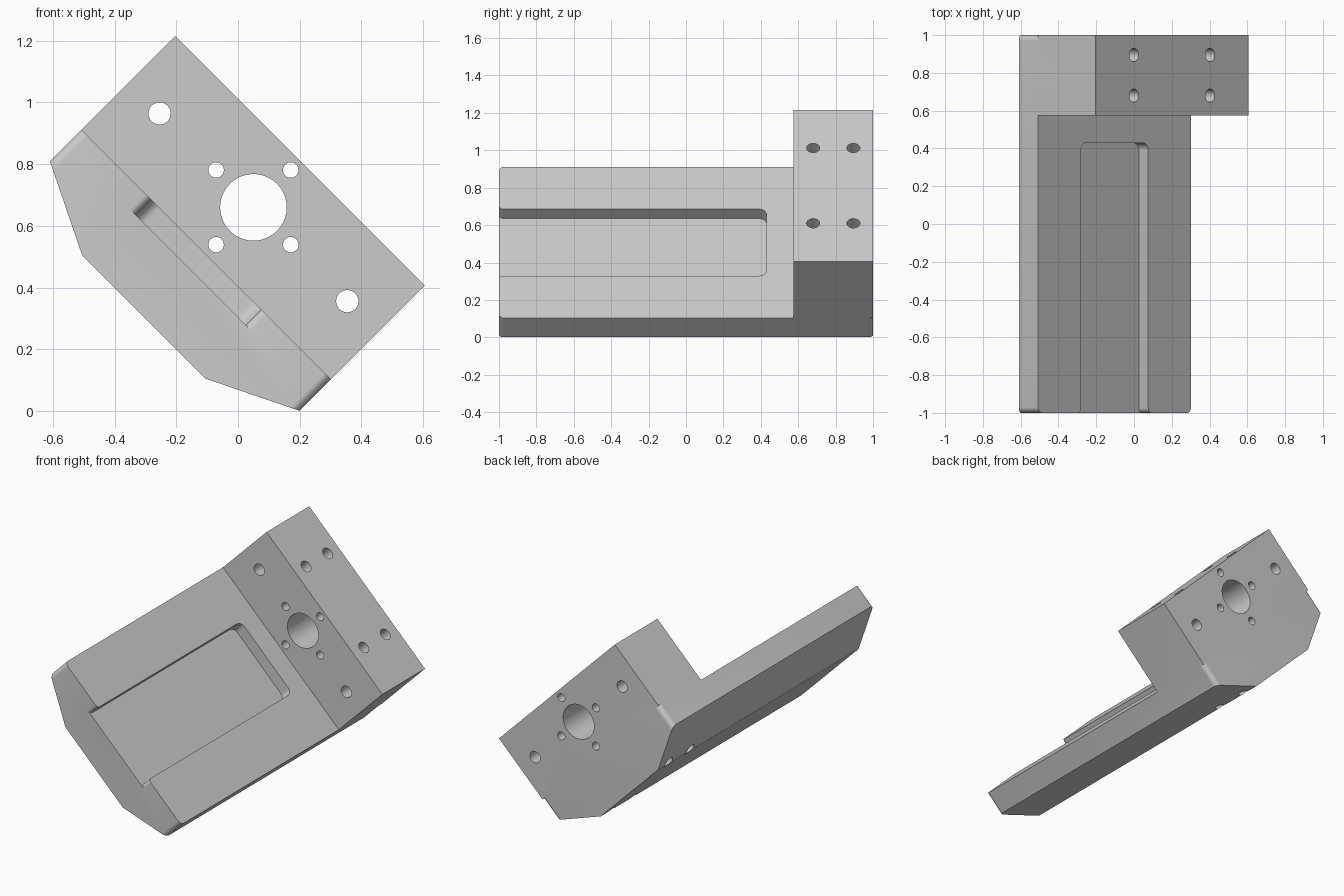
import bpy, bmesh, math
from mathutils import Vector

old = bpy.data.objects.get("Cube")
if old:
    bpy.data.objects.remove(old, do_unlink=True)

HALF_W, TOP, PLATE = 0.572, 0.716, 0.286   # half width, head top, plate top
HEAD_FRONT, HEAD_MID = 0.575, 0.502

grey = bpy.data.materials.new("plain_grey")
grey.use_nodes = True
GREY = (0.6, 0.6, 0.6, 1)
grey.diffuse_color = GREY
grey.node_tree.nodes["Principled BSDF"].inputs["Base Color"].default_value = GREY


def prism(name, points, start, end, axis):
    """Extrude a 2D outline along y (points are x, z) or z (points are x, y)."""
    def place(p, d):
        return (p[0], d, p[1]) if axis == "y" else (p[0], p[1], d)
    bm = bmesh.new()
    low = [bm.verts.new(place(p, start)) for p in points]
    high = [bm.verts.new(place(p, end)) for p in points]
    bm.faces.new(low)
    bm.faces.new(high)
    for i in range(len(points)):
        j = (i + 1) % len(points)
        bm.faces.new((low[i], low[j], high[j], high[i]))
    bmesh.ops.recalc_face_normals(bm, faces=bm.faces)
    mesh = bpy.data.meshes.new(name)
    bm.to_mesh(mesh)
    bm.free()
    mesh.materials.append(grey)
    obj = bpy.data.objects.new(name, mesh)
    bpy.context.collection.objects.link(obj)
    return obj


def arc(cx, cy, r, a0, a1, steps=8):
    return [(cx + r * math.cos(math.radians(a0 + (a1 - a0) * i / steps)),
             cy + r * math.sin(math.radians(a0 + (a1 - a0) * i / steps)))
            for i in range(steps + 1)]


def circle(cx, cy, r, n=40):
    return arc(cx, cy, r, 0, 360, n)[:-1]


def combine(target, other, operation):
    """Apply a boolean and discard the second shape."""
    mod = target.modifiers.new("cut", "BOOLEAN")
    mod.operation, mod.object, mod.solver = operation, other, "EXACT"
    deps = bpy.context.evaluated_depsgraph_get()
    result = bpy.data.meshes.new_from_object(target.evaluated_get(deps))
    target.modifiers.clear()
    target.data = result
    bpy.data.objects.remove(other, do_unlink=True)


# Base plate: chamfered underside with rounded vertical corners
under = [(-0.283, 0), (0.283, 0), (0.659, 0.184), (0.659, PLATE),
         (-0.659, PLATE), (-0.659, 0.184)]
bracket = prism("mounting_bracket", under, -1.1, 1.1, "y")
r = 0.03
cx, cy = HALF_W - r, 1 - r
rounded = (arc(cx, cy, r, 0, 90) + arc(-cx, cy, r, 90, 180)
           + arc(-cx, -cy, r, 180, 270) + arc(cx, -cy, r, 270, 360))
combine(bracket, prism("corner_rounding", rounded, -0.2, 0.5, "z"), "INTERSECT")

# Upright head block at the rear
block = [(-HALF_W, PLATE), (HALF_W, PLATE), (HALF_W, TOP), (-HALF_W, TOP)]
combine(bracket, prism("head_block", block, HEAD_FRONT, 1, "y"), "UNION")

# Shallow pocket, open at the front with flared lips
pw, back, pr, lip = 0.252, 0.43, 0.04, 0.025
side = arc(pw + lip, -1 + lip, lip, 270, 180) + arc(pw - pr, back - pr, pr, 0, 90)
pocket = ([(pw + lip, -1.1)] + side + [(-x, y) for x, y in reversed(side)]
          + [(-pw - lip, -1.1)])
combine(bracket, prism("pocket_cutter", pocket, 0.215, 0.4, "z"), "DIFFERENCE")

# Holes from front to back: central bore, four around it, two outer ones
bores = [(0, HEAD_MID, 0.108)]
for s in (-1, 1):
    bores += [(s * 0.171, HEAD_MID, 0.025), (0, HEAD_MID + s * 0.171, 0.025),
              (s * 0.43, HEAD_MID, 0.036)]
for x, z, rad in bores:
    combine(bracket, prism("bore_cutter", circle(x, z, rad), 0.5, 1.1, "y"), "DIFFERENCE")

# Four bolt holes down through the head and plate
for x in (-0.285, 0.285):
    for y in (0.68, 0.895):
        combine(bracket, prism("bolt_cutter", circle(x, y, 0.035), -0.1, 0.9, "z"),
                "DIFFERENCE")

# Tilt the whole part so it rests on its lower edge
bracket.rotation_euler = (0, math.radians(45), 0)
bracket.location = Vector((-0.305, 0, 0.305))

bpy.ops.object.select_all(action="DESELECT")
bracket.select_set(True)
bpy.context.view_layer.objects.active = bracket
bpy.ops.object.shade_smooth_by_angle(angle=math.radians(25))
